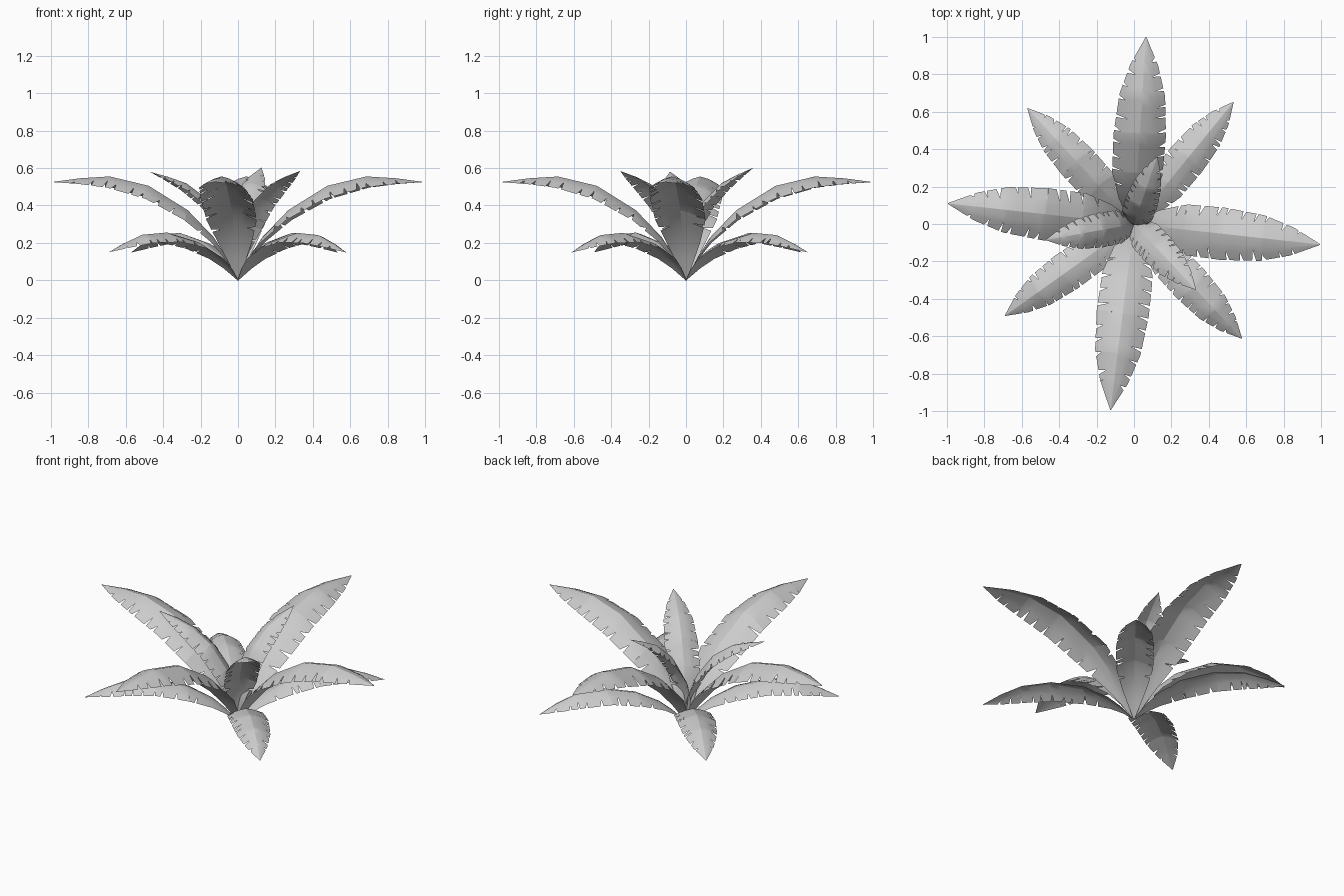
import bpy, bmesh, random
from math import radians
from mathutils import Matrix

cube = bpy.data.objects.get("Cube")
if cube:
    bpy.data.objects.remove(cube, do_unlink=True)

mat = bpy.data.materials.new("leaf_grey")
mat.use_nodes = True
mat.diffuse_color = (0.6, 0.6, 0.6, 1)
mat.node_tree.nodes["Principled BSDF"].inputs["Base Color"].default_value = (0.6, 0.6, 0.6, 1)

# Midrib stations: distance out, height, half width, edge droop
SPINE = [(0, 0, 0.004, 0), (0.06, 0.12, 0.05, 0.012), (0.13, 0.23, 0.09, 0.03),
         (0.27, 0.375, 0.135, 0.055), (0.48, 0.505, 0.14, 0.07),
         (0.69, 0.555, 0.122, 0.06), (0.85, 0.545, 0.075, 0.03), (1, 0.525, 0.002, 0)]


def spine(r):
    """Interpolate the midrib at distance r."""
    for a, b in zip(SPINE, SPINE[1:]):
        if r <= b[0]:
            k = (r - a[0]) / (b[0] - a[0])
            return [p + (q - p) * k for p, q in zip(a, b)]
    return SPINE[-1]


def point(bm, r, across):
    x, z, half, droop = spine(r)
    drop = droop * abs(across) ** 1.5
    return bm.verts.new((x, half * across, z - drop))


def leaf(name, azimuth, pitch, scale, seed):
    """Arched leaf with a ridge and torn edges."""
    rng = random.Random(seed)
    bm = bmesh.new()
    for side in (-1, 1):
        tears = [0.2 + 0.073 * i + rng.uniform(-0.02, 0.02) for i in range(10)]
        rows = sorted([(p[0], False) for p in SPINE] + [(t, True) for t in tears])
        previous = None
        for r, torn in rows:
            depth = rng.uniform(0.5, 0.75) if torn else 0.68
            gap = rng.uniform(0.005, 0.012) if torn else 0
            slant = 0.015 if torn else 0
            inner = [point(bm, r, side * k) for k in (0, 0.35, depth)]
            before = point(bm, r + slant - gap, side)
            after = point(bm, r + slant + gap, side) if torn else before
            if previous:
                old = previous
                new = inner + [before]
                for i in range(3):
                    quad = (old[i], new[i], new[i + 1], old[i + 1])
                    bm.faces.new(quad if side > 0 else quad[::-1])
            previous = inner + [after]
    bmesh.ops.remove_doubles(bm, verts=bm.verts, dist=0.0005)
    turn = Matrix.Rotation(radians(azimuth), 4, "Z") @ Matrix.Rotation(radians(-pitch), 4, "Y")
    bm.transform(turn @ Matrix.Scale(scale, 4))
    mesh = bpy.data.meshes.new(name)
    bm.to_mesh(mesh)
    bm.free()
    mesh.materials.append(mat)
    obj = bpy.data.objects.new(name, mesh)
    bpy.context.collection.objects.link(obj)
    bpy.ops.object.select_all(action="DESELECT")
    obj.select_set(True)
    bpy.context.view_layer.objects.active = obj
    bpy.ops.object.shade_smooth_by_angle(angle=radians(30))


# Azimuth, pitch and scale of every leaf, by ring
RINGS = {
    "large_leaf": [(-6.3, 0, 1), (86.3, 0, 1), (173.7, 0, 1), (-97.2, 0, 1)],
    "low_leaf": [(50.8, -17.6, 0.755), (132.6, -17.6, 0.755),
                 (215.4, -17.6, 0.76), (-46.7, -17.6, 0.755)],
    "inner_leaf": [(70.9, 30, 0.63), (190.3, 22.8, 0.665), (-46.7, 22.8, 0.67)],
}
for ring, leaves in RINGS.items():
    for i, (azimuth, pitch, scale) in enumerate(leaves):
        leaf(f"{ring}_{i + 1}", azimuth, pitch, scale, i + len(ring))
